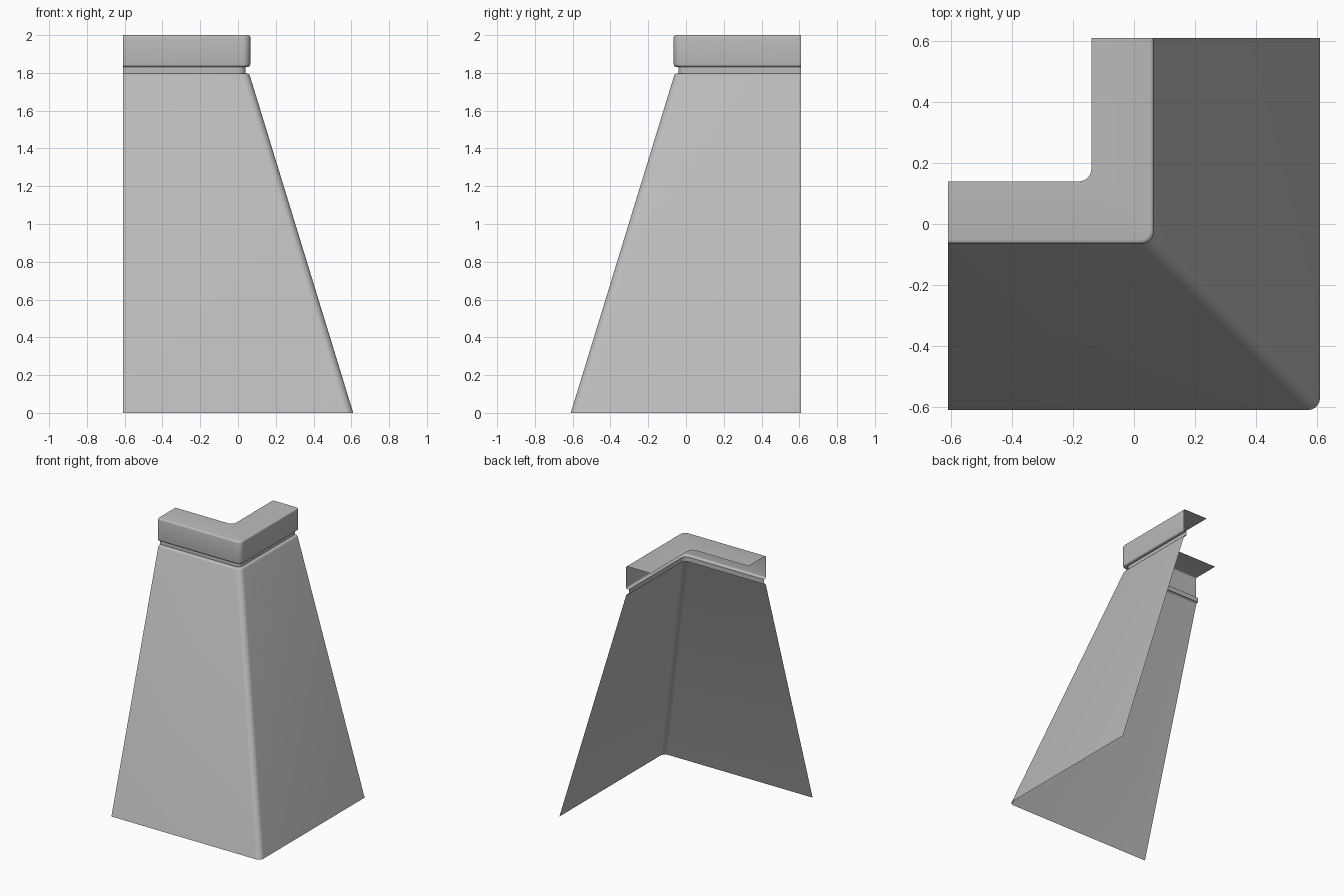
import bpy, bmesh, math

cube = bpy.data.objects.get("Cube")
if cube:
    bpy.data.objects.remove(cube, do_unlink=True)

grey = bpy.data.materials.new("plain grey")
grey.use_nodes = True
colour = (0.5, 0.5, 0.5, 1)
grey.diffuse_color = colour
grey.node_tree.nodes["Principled BSDF"].inputs["Base Color"].default_value = colour

END = 0.61      # open ends of both wings
RADIUS = 0.04   # plan radius of the rounded corner
STEPS = 8


def arc(cx, cz, r, start, stop, steps=4):
    """Points of a rounded edge in a (offset, height) profile."""
    angles = [math.radians(start + (stop - start) * i / steps) for i in range(steps + 1)]
    return [(cx + r * math.cos(a), cz + r * math.sin(a)) for a in angles]


def corner_path(offset, z):
    """L-shaped path with a rounded corner, from the left end to the back end."""
    c = offset - RADIUS
    path = [(-END, -offset, z)]
    for i in range(STEPS + 1):
        a = math.radians(-90 + 90 * i / STEPS)
        path.append((c + RADIUS * math.cos(a), -c + RADIUS * math.sin(a), z))
    return path + [(offset, END, z)]


def sweep(name, profile):
    """Open sheet made by sweeping a profile around the corner."""
    bm = bmesh.new()
    rows = [[bm.verts.new(p) for p in corner_path(d, z)] for d, z in profile]
    for low, high in zip(rows, rows[1:]):
        for i in range(len(low) - 1):
            bm.faces.new((low[i], low[i + 1], high[i + 1], high[i]))
    mesh = bpy.data.meshes.new(name)
    bm.to_mesh(mesh)
    bm.free()
    mesh.materials.append(grey)
    obj = bpy.data.objects.new(name, mesh)
    bpy.context.collection.objects.link(obj)
    bpy.ops.object.select_all(action="DESELECT")
    obj.select_set(True)
    bpy.context.view_layer.objects.active = obj
    bpy.ops.object.shade_smooth_by_angle(angle=math.radians(35))
    return obj


# Sloping skirt with a rounded upper edge
sweep("sloping_skirt", [(END, 0)] + arc(0.044, 1.778, 0.02, 17, 90) + [(0.041, 1.798)])

# Recessed groove between skirt and cap
sweep("groove", [(0.041, 1.798), (0.041, 1.832)])

# Cap band with softened edges and a flat top
sweep("cap", [(0.041, 1.832)] + arc(0.053, 1.844, 0.012, -90, 0)
      + arc(0.053, 1.988, 0.012, 0, 90) + [(-0.14, 2.0)])
